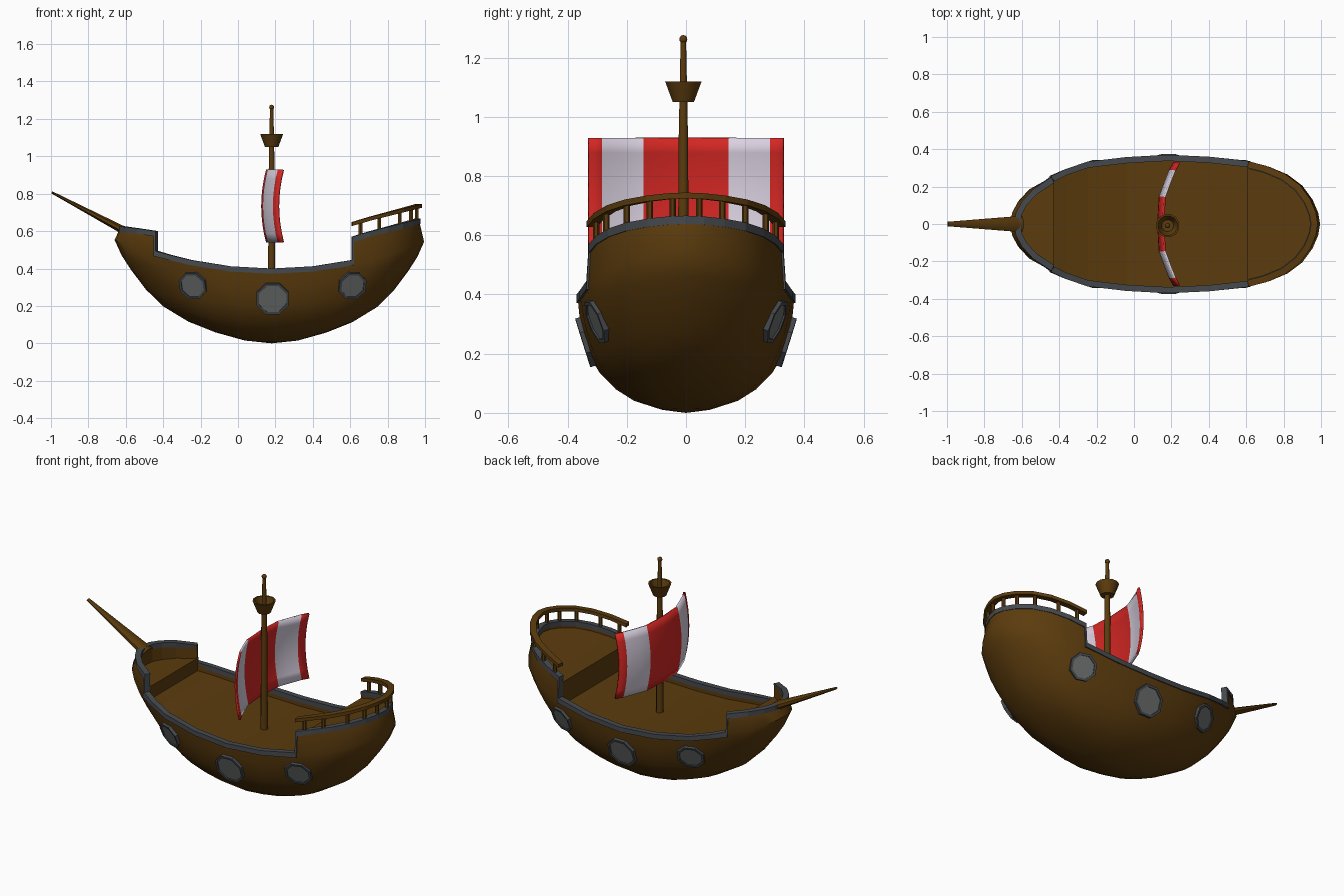
import bpy, bmesh, math
from mathutils import Vector
from mathutils.bvhtree import BVHTree

if "Cube" in bpy.data.objects:
    bpy.data.objects.remove(bpy.data.objects["Cube"])


def material(name, rgb):
    m = bpy.data.materials.new(name)
    m.diffuse_color = (*rgb, 1)
    m.use_nodes = True
    m.node_tree.nodes["Principled BSDF"].inputs["Base Color"].default_value = m.diffuse_color
    return m


WOOD = material("wood", (0.105, 0.044, 0.004))
IRON = material("iron", (0.06, 0.067, 0.075))
GLASS = material("glass", (0.14, 0.15, 0.145))
RED = material("red_cloth", (0.65, 0.02, 0.017))
WHITE = material("white_cloth", (0.7, 0.64, 0.75))


def finish(name, bm, mats, smooth=None):
    bmesh.ops.remove_doubles(bm, verts=bm.verts, dist=1e-4)
    bmesh.ops.recalc_face_normals(bm, faces=bm.faces)
    me = bpy.data.meshes.new(name)
    bm.to_mesh(me)
    bm.free()
    ob = bpy.data.objects.new(name, me)
    bpy.context.collection.objects.link(ob)
    for m in mats:
        me.materials.append(m)
    if smooth:
        bpy.ops.object.select_all(action='DESELECT')
        ob.select_set(True)
        bpy.context.view_layer.objects.active = ob
        bpy.ops.object.shade_smooth_by_angle(angle=math.radians(smooth))
    return ob


def loft(name, rings, mat, ring_closed=True, path_closed=False, caps=False, smooth=None):
    """Skin a series of equal-length point rings."""
    bm = bmesh.new()
    rows = [[bm.verts.new(p) for p in r] for r in rings]
    n = len(rows[0])
    for i in range(len(rows) if path_closed else len(rows) - 1):
        a, b = rows[i], rows[(i + 1) % len(rows)]
        for j in range(n if ring_closed else n - 1):
            k = (j + 1) % n
            bm.faces.new((a[j], a[k], b[k], b[j]))
    if caps:
        bm.faces.new(rows[0])
        bm.faces.new(rows[-1])
    return finish(name, bm, [mat], smooth)


def turned(name, prof, sides, origin, axis, mat, flat=1.0, smooth=None, closed=False):
    """Revolve (radius, height) pairs about an axis."""
    rot = Vector(axis).to_track_quat('Z', 'Y')
    rings = []
    for r, h in prof:
        ring = []
        for k in range(sides):
            a = 2 * math.pi * (k + 0.5) / sides
            ring.append(Vector(origin) + rot @ Vector((r * math.cos(a), flat * r * math.sin(a), h)))
        rings.append(ring)
    return loft(name, rings, mat, path_closed=closed, caps=not closed, smooth=smooth)


# Half plan outline of the hull, bow to stern
CX, BOW, STERN = 0.18, -0.44, 0.61
PLAN = [(-.66, 0), (-.652, .06), (-.62, .12), (-.56, .185), (BOW, .252), (-.37, .287), (-.25, .328),
        (-.04, .353), (CX, .365), (.4, .355), (STERN, .332), (.72, .307), (.82, .265), (.9, .205),
        (.955, .13), (.985, .06), (.995, 0)]


def sheer(x):
    return 0.4 + 0.245 * (x - CX) ** 2


# Stations: x, y, rim outline point, inward normal, rim height, deck height, step mitre
half = []
for i, (x, y) in enumerate(PLAN):
    a, b = PLAN[max(i - 1, 0)], PLAN[min(i + 1, len(PLAN) - 1)]
    nrm = Vector((b[1] - a[1], a[0] - b[0], 0)).normalized()
    if y == 0:
        nrm = Vector((1 if i == 0 else -1, 0, 0))
    step = x in (BOW, STERN)
    k = 1 if step else 0.97
    shift = 0 if not step else (-0.01 if x < 0 else 0.01)
    low = (x, y, (x, y), nrm, sheer(x), sheer(x) - 0.05, shift)
    top, deck = ((0.6 - 0.12 * (x - BOW), 0.52) if x < 0 else
                 (0.57 + 0.25 * (x - STERN), 0.53 + 0.25 * (x - STERN)))
    high = (x, y, (CX + (x - CX) * k, y * 0.975), nrm, top, deck, shift)
    if x == BOW:
        half += [high, low]
    elif x == STERN:
        half += [low, high]
    else:
        half.append(low if BOW < x < STERN else high)


def flip(s):
    return (s[0], -s[1], (s[2][0], -s[2][1]), Vector((s[3].x, -s[3].y, 0)), *s[4:])


loop = half + [flip(s) for s in half[-2:0:-1]]

# Hull shell: fuller section amidships, leaner toward the ends
LEVELS = [0, .027, .107, .21, .357, .52, .71, .85, 1]
F_END = [0, .17, .36, .53, .69, .8, .895, .955, 1]
F_SIDE = [0, .22, .48, .65, .8, .9, .96, .985, 1]
columns = []
for x, y, rim, nrm, top, deck, shift in loop:
    w = min(1, abs(x - CX) / 0.82) ** 1.2
    col = []
    for g, e, s in zip(LEVELS, F_END, F_SIDE):
        f = s + (e - s) * w
        col.append((CX + (x - CX) * f, y * f, (sheer(x) - 0.02) * g))
    col.append((*rim, top - 0.02))
    columns.append(col)
hull = loft("hull", columns, WOOD, ring_closed=False, path_closed=True, smooth=40)


def inset(s, d):
    return Vector((*s[2], 0)) + s[3] * d


# Inner bulwark and stepped decks with their bulkheads
loft("inner_bulwark", [[inset(s, .026) + Vector((0, 0, z)) for z in (s[4] - .01, s[5])] for s in loop],
     WOOD, ring_closed=False, path_closed=True)
loft("decks", [[inset(q, .026) + Vector((0, 0, s[5])) for q in (s, flip(s))] for s in half],
     WOOD, ring_closed=False)

# Iron gunwale, mitred at the steps
rings = []
for s in loop:
    o, i = inset(s, -.005), inset(s, .028)
    up, dn = Vector((0, 0, s[4])), Vector((s[6], 0, s[4] - .028))
    rings.append([o + up, o + dn, i + dn, i + up])
loft("gunwale", rings, IRON, path_closed=True)

# Stern railing
side = [s for s in half if s[0] >= STERN][1:]
rail_path = side + [flip(s) for s in side[-2::-1]]
rings = []
for s in rail_path:
    o, i = inset(s, -.012), inset(s, .024)
    rings.append([p + Vector((0, 0, s[4] + h)) for p, h in ((o, .078), (o, .058), (i, .058), (i, .078))])
loft("stern_rail", rings, WOOD, caps=True)
for n, px in enumerate((.655, .755, .865, .925, .955)):
    for a, b in zip(side, side[1:]):
        pa, pb = inset(a, .008), inset(b, .008)
        if pa.x <= px < pb.x:
            t = (px - pa.x) / (pb.x - pa.x)
            p = pa.lerp(pb, t)
            z = a[4] + (b[4] - a[4]) * t - .01
            for sy in (1, -1):
                turned(f"rail_post_{n}_{'left' if sy > 0 else 'right'}", [(.011, 0), (.011, .078)], 6,
                       (p.x, sy * p.y, z), (0, 0, 1), WOOD)

# Portholes, seated on the hull surface
bm = bmesh.new()
bm.from_mesh(hull.data)
tree = BVHTree.FromBMesh(bm)
bm.free()
for n, (px, pz, r) in enumerate(((-.24, .31, .08), (.185, .24, .093), (.61, .31, .08))):
    hits = [tree.ray_cast(Vector((px + dx, -1, pz + dz)), Vector((0, 1, 0)))[0]
            for dx, dz in ((-.06, 0), (.06, 0), (0, -.06), (0, .06))]
    axis = (hits[1] - hits[0]).cross(hits[3] - hits[2]).normalized()
    c = sum(hits, Vector()) / 4
    for sy in (1, -1):
        tag = f"{n}_{'right' if sy > 0 else 'left'}"
        cc, ax = Vector((c.x, c.y * sy, c.z)), Vector((axis.x, axis.y * sy, axis.z))
        turned("porthole_ring_" + tag, [(r, -.015), (r, .013), (r - .014, .013), (r - .014, -.015)], 8,
               cc, ax, IRON, closed=True)
        turned("porthole_glass_" + tag, [(r - .012, -.005), (r - .012, .007)], 8, cc, ax, GLASS)

# Mast, finial and lookout basket
MAST = (CX, -.009, 0)
turned("mast", [(.021, .34), (.017, .93), (.01, 1.255)], 8, MAST, (0, 0, 1), WOOD, smooth=50)
turned("finial", [(.014 * math.sin(t * math.pi / 6) + .0005, 1.262 - .014 * math.cos(t * math.pi / 6))
                  for t in range(7)], 8, MAST, (0, 0, 1), WOOD, smooth=50)
turned("lookout_basket", [(.037, 1.05), (.064, 1.12), (.054, 1.12), (.032, 1.065)], 12,
       MAST, (0, 0, 1), WOOD, smooth=30)

# Bowsprit
tip, root = Vector((-.995, 0, .807)), Vector((-.6, 0, .598))
turned("bowsprit", [(.047, 0), (.013, (tip - root).length)], 8, root, tip - root, WOOD, flat=.5, smooth=30)

# Billowing striped sail: flat middle, swept-back sides
sweep = [(0, 0), (.145, .008), (.216, .034), (.287, .062), (.328, .085)]
sweep = [(-y, d) for y, d in sweep[:0:-1]] + sweep
bm = bmesh.new()
grid = [[bm.verts.new((.13 + d + .026 * (k / 4 - 1) ** 2, y, .54 + .388 * k / 8))
         for k in range(9)] for y, d in sweep]
for a, b in zip(grid, grid[1:]):
    for k in range(8):
        f = bm.faces.new((a[k], a[k + 1], b[k + 1], b[k]))
        f.material_index = int(.145 < abs(f.calc_center_median().y) < .287)
sail = finish("sail", bm, [RED, WHITE], smooth=40)
mod = sail.modifiers.new("thickness", 'SOLIDIFY')
mod.thickness = .012
mod.offset = 0
